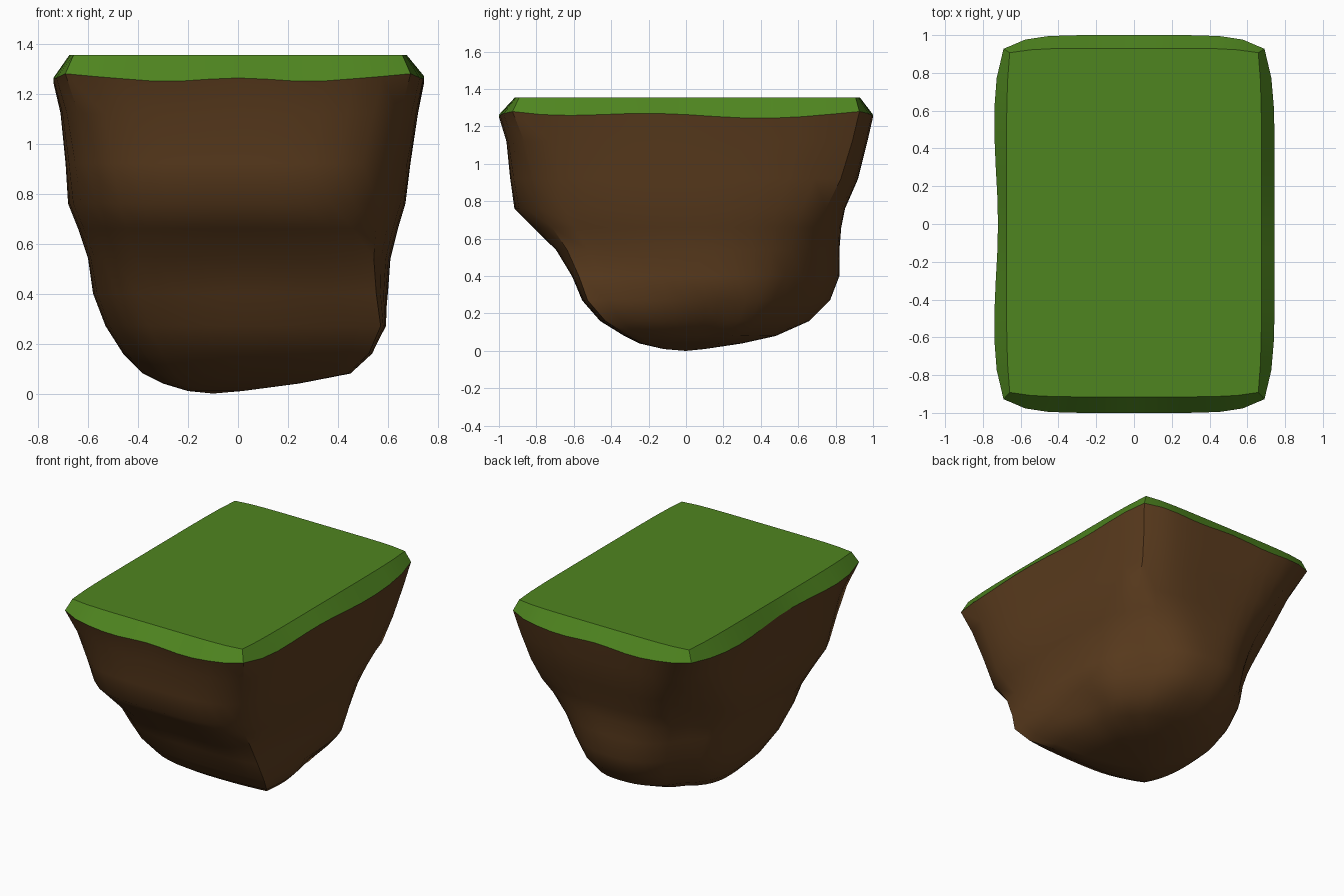
import bpy
import bmesh
import math

STEPS = 12      # segments along each side of a ring
RIM_ROUND = 0.28

cube = bpy.data.objects.get("Cube")
if cube:
    bpy.data.objects.remove(cube)


def make_material(name, colour):
    mat = bpy.data.materials.new(name)
    mat.use_nodes = True
    mat.diffuse_color = colour
    shader = mat.node_tree.nodes["Principled BSDF"]
    shader.inputs["Base Color"].default_value = colour
    shader.inputs["Roughness"].default_value = 0.9
    return mat


def square_loop():
    """Points around a unit square, counter-clockwise from the front left corner."""
    points = []
    for side in range(4):
        for i in range(STEPS):
            t = 2 * i / STEPS - 1
            points.append([(t, -1), (1, t), (-t, 1), (-1, -t)][side])
    return points


LOOP = square_loop()


def ring_point(u, v, bounds, rounding, power):
    """Map a square point to a rounded rectangle inside the bounds."""
    left, right, front, back = bounds
    a = u * math.sqrt(1 - rounding / 2 * abs(v) ** power)
    b = v * math.sqrt(1 - rounding / 2 * abs(u) ** power)
    x = (left + right) / 2 + a * (right - left) / 2
    y = (front + back) / 2 + b * (back - front) / 2
    return x, y


def corner_round(u, v, depth):
    """Rounding changes with depth, differently at each corner."""
    if v < 0:
        middle, low = (0.6, 0.62) if u < 0 else (0.6, 0.2)
    else:
        middle, low = (0.95, 1.1) if u < 0 else (0.42, 1.15)
    if depth < 0.5:
        return RIM_ROUND + (middle - RIM_ROUND) * depth / 0.5
    return middle + (low - middle) * min(1, (depth - 0.5) / 0.5)


def bump(value, centre, width):
    return math.exp(-((value - centre) / width) ** 2)


def rim_height(u, v):
    """Wavy line where turf meets soil, lifted at the corners."""
    along_x = (1 - u * u) * math.cos(7 * u)
    along_y = (1 - v * v) * math.cos(4 * v + 1)
    return 1.255 + 0.008 * along_x + 0.016 * along_y + 0.025 * (u * v) ** 4


def loft(name, rings, material, tip):
    """Skin a list of rings and close the last one with a fan to the tip."""
    bm = bmesh.new()
    skins = [[bm.verts.new(p) for p in ring] for ring in rings]
    count = len(LOOP)
    for low, high in zip(skins, skins[1:]):
        for i in range(count):
            j = (i + 1) % count
            bm.faces.new((low[i], low[j], high[j], high[i]))
    apex = bm.verts.new(tip)
    for i in range(count):
        bm.faces.new((skins[-1][i], skins[-1][(i + 1) % count], apex))
    bmesh.ops.recalc_face_normals(bm, faces=bm.faces)
    mesh = bpy.data.meshes.new(name)
    bm.to_mesh(mesh)
    bm.free()
    mesh.materials.append(material)
    obj = bpy.data.objects.new(name, mesh)
    bpy.context.collection.objects.link(obj)
    bpy.ops.object.select_all(action="DESELECT")
    obj.select_set(True)
    bpy.context.view_layer.objects.active = obj
    bpy.ops.object.shade_smooth_by_angle(angle=math.radians(42))


grass_green = make_material("grass_green", (0.078, 0.235, 0.014, 1))
earth_brown = make_material("earth_brown", (0.105, 0.045, 0.013, 1))

# Shared rim between turf and soil
RIM = (-0.745, 0.745, -1, 1)
rim = []
for u, v in LOOP:
    x, y = ring_point(u, v, RIM, RIM_ROUND, 6)
    # The left edge bows slightly inwards
    if u == -1:
        x += 0.025 * bump(v, 0, 0.4)
    rim.append((x, y, rim_height(u, v)))

# Soil: height, then left, right, front and back limits
PROFILE = [
    (1.12, -0.71, 0.72, -0.96, 0.97),
    (0.92, -0.69, 0.69, -0.94, 0.92),
    (0.76, -0.68, 0.67, -0.92, 0.85),
    (0.66, -0.64, 0.64, -0.83, 0.83),
    (0.54, -0.6, 0.61, -0.72, 0.82),
    (0.4, -0.58, 0.6, -0.63, 0.82),
    (0.27, -0.53, 0.6, -0.56, 0.77),
    (0.16, -0.46, 0.55, -0.46, 0.66),
    (0.08, -0.38, 0.46, -0.33, 0.48),
    (0.04, -0.3, 0.25, -0.25, 0.3),
    (0.01, -0.2, 0.02, -0.12, 0.1),
]


def soil_ring(z, bounds):
    ring = []
    depth = 1.27 - z
    power = max(2.5, 6 - 4 * depth)
    # Hollows worn into the front face and low on the left side
    front_hollow = 0.03 * bump(z, 0.5, 0.17)
    side_hollow = 0.09 * bump(z, 0.15, 0.1)
    for u, v in LOOP:
        x, y = ring_point(u, v, bounds, corner_round(u, v, depth), power)
        if v == -1:
            y += front_hollow * (1 - u * u) ** 2
        if u == 1:
            x -= side_hollow * (1 - v * v) * bump(v, 0.3, 0.6)
        ring.append((x, y, z))
    return ring


soil_rings = [rim] + [soil_ring(z, limits) for z, *limits in PROFILE]
loft("soil", soil_rings, earth_brown, (-0.1, 0, 0))

# Turf: sloped edge and flat top
TOP = 1.355
TOP_EDGE = (-0.675, 0.675, -0.915, 0.93)
edge = [(*ring_point(u, v, TOP_EDGE, 0.1, 6), TOP) for u, v in LOOP]
loft("turf", [rim, edge], grass_green, (0, 0, TOP))
